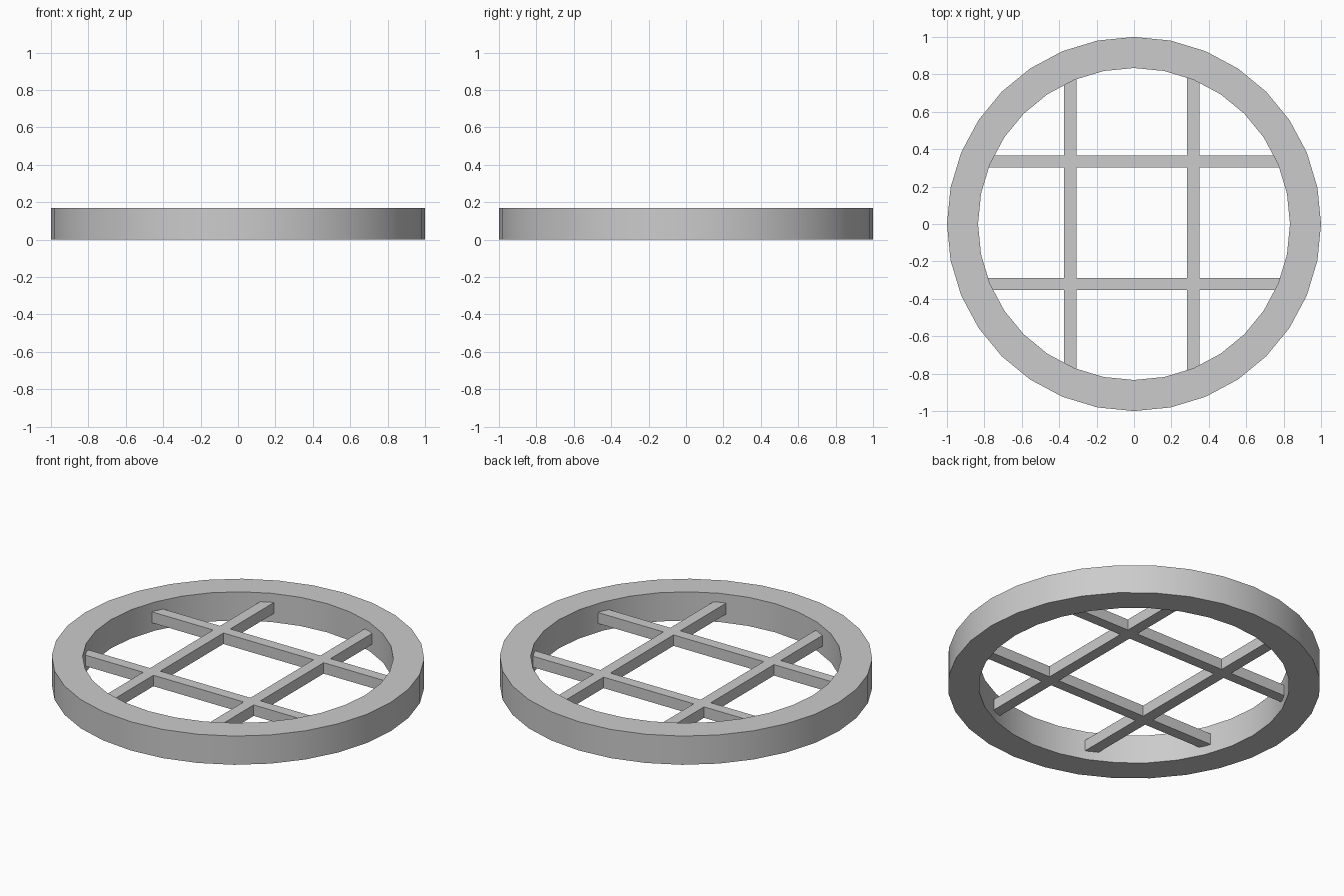
import bpy, bmesh, math

cube = bpy.data.objects.get("Cube")
if cube:
    bpy.data.objects.remove(cube, do_unlink=True)

SIDES = 32
OUTER, INNER, HEIGHT = 1.0, 0.834, 0.17
BAR_BOTTOM, BAR_TOP = 0.052, 0.117

grey = bpy.data.materials.new("plain grey")
grey.use_nodes = True
colour = (0.6, 0.6, 0.6, 1)
grey.diffuse_color = colour
grey.node_tree.nodes["Principled BSDF"].inputs["Base Color"].default_value = colour


def make_object(name, bm):
    bmesh.ops.recalc_face_normals(bm, faces=bm.faces)
    mesh = bpy.data.meshes.new(name)
    bm.to_mesh(mesh)
    bm.free()
    mesh.materials.append(grey)
    obj = bpy.data.objects.new(name, mesh)
    bpy.context.collection.objects.link(obj)
    return obj


def thicken(bm, height):
    """Extrude a flat sheet straight up into a closed solid."""
    result = bmesh.ops.extrude_face_region(bm, geom=bm.faces[:], use_keep_orig=True)
    top = [v for v in result["geom"] if isinstance(v, bmesh.types.BMVert)]
    bmesh.ops.translate(bm, verts=top, vec=(0, 0, height))


# Outer ring: a flat band raised to full height
bm = bmesh.new()
loops = []
for radius in (OUTER, INNER):
    angles = [math.tau * i / SIDES for i in range(SIDES)]
    loops.append([bm.verts.new((radius * math.cos(a), radius * math.sin(a), 0)) for a in angles])
outer, inner = loops
for i in range(SIDES):
    j = (i + 1) % SIDES
    bm.faces.new((outer[i], outer[j], inner[j], inner[i]))
thicken(bm, HEIGHT)
ring = make_object("outer_ring", bm)
bpy.context.view_layer.objects.active = ring
ring.select_set(True)
bpy.ops.object.shade_smooth_by_angle(angle=math.radians(30))

# Crossed bars: one lattice whose ends are buried in the ring
bm = bmesh.new()
xs = (-0.82, -0.374, -0.307, 0.284, 0.35, 0.82)
ys = (-0.82, -0.353, -0.289, 0.302, 0.366, 0.82)
points = [[bm.verts.new((x, y, BAR_BOTTOM)) for y in ys] for x in xs]
for i in range(len(xs) - 1):
    for j in range(len(ys) - 1):
        if i % 2 or j % 2:  # odd strips are bars, the rest are openings
            bm.faces.new((points[i][j], points[i + 1][j], points[i + 1][j + 1], points[i][j + 1]))
bmesh.ops.delete(bm, geom=[v for v in bm.verts if not v.link_faces], context="VERTS")
thicken(bm, BAR_TOP - BAR_BOTTOM)
make_object("crossed_bars", bm)
